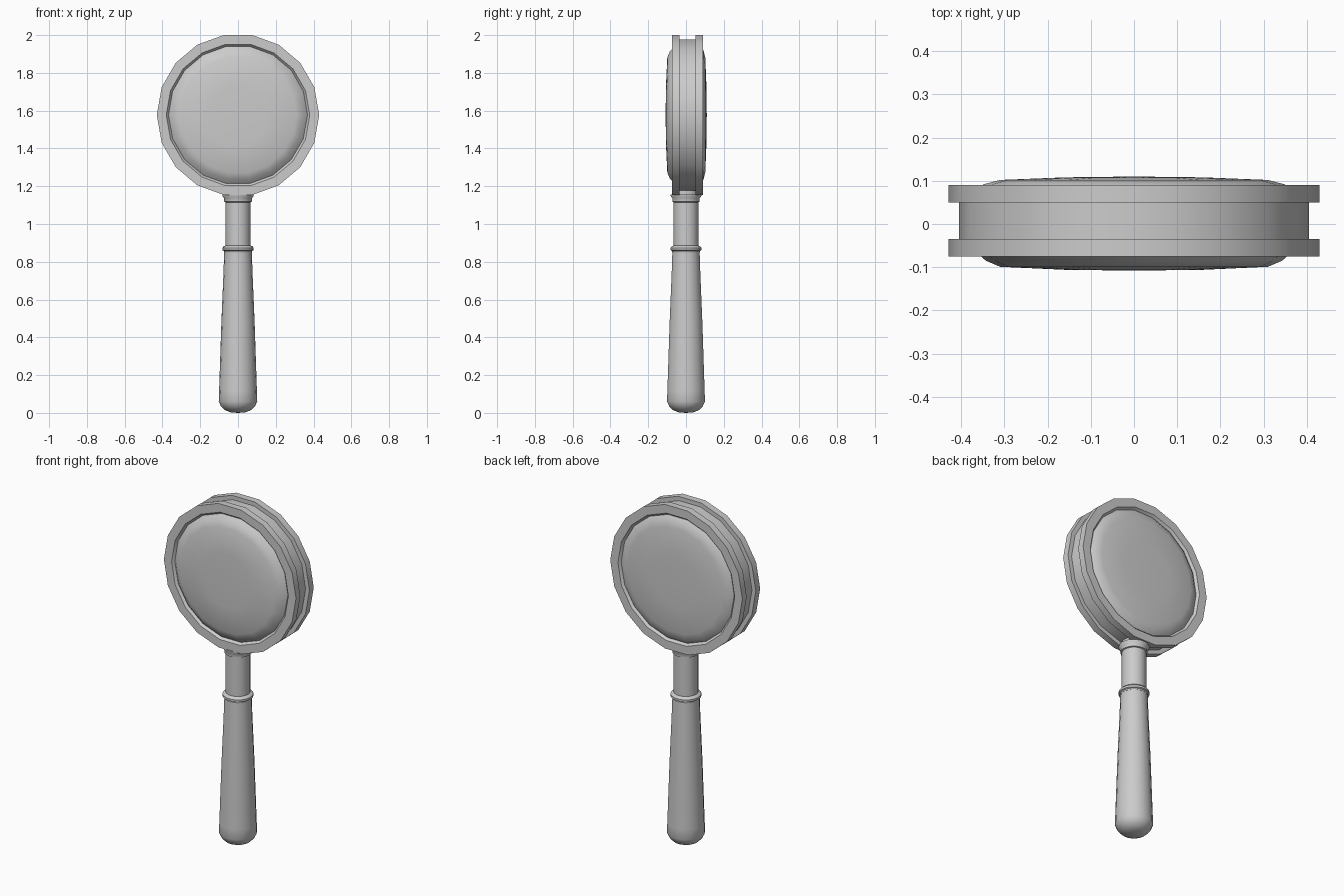
import bpy, bmesh
from math import cos, sin, tau, radians
from mathutils import Matrix

if "Cube" in bpy.data.objects:
    bpy.data.objects.remove(bpy.data.objects["Cube"])

SIDES = 18
HEAD_Z = 1.577


def lathe(name, profile, closed=False, matrix=Matrix.Identity(4)):
    """Revolve (radius, height) points about z; radius 0 makes a pole."""
    bm = bmesh.new()
    rings = []
    for r, h in profile:
        if r == 0:
            rings.append([bm.verts.new((0, 0, h))] * SIDES)
        else:
            rings.append([bm.verts.new((r * cos(tau * i / SIDES), r * sin(tau * i / SIDES), h))
                          for i in range(SIDES)])
    pairs = list(zip(rings, rings[1:]))
    if closed:
        pairs.append((rings[-1], rings[0]))
    for a, b in pairs:
        for i in range(SIDES):
            j = (i + 1) % SIDES
            bm.faces.new(list(dict.fromkeys((a[i], a[j], b[j], b[i]))))
    bmesh.ops.transform(bm, matrix=matrix, verts=bm.verts)
    bmesh.ops.recalc_face_normals(bm, faces=bm.faces)
    mesh = bpy.data.meshes.new(name)
    bm.to_mesh(mesh)
    bm.free()
    obj = bpy.data.objects.new(name, mesh)
    bpy.context.collection.objects.link(obj)
    bpy.ops.object.select_all(action='DESELECT')
    obj.select_set(True)
    bpy.context.view_layer.objects.active = obj
    bpy.ops.object.shade_smooth_by_angle(angle=radians(35))
    return obj


# Profile height runs along +y for the round head
head = Matrix.Translation((0, 0, HEAD_Z)) @ Matrix.Rotation(radians(-90), 4, 'X')

# Grooved rim with two flanges
lathe("rim", [(0.43, -0.075), (0.43, -0.035), (0.405, -0.035), (0.405, 0.05),
              (0.43, 0.05), (0.43, 0.09), (0.38, 0.09), (0.368, 0.075),
              (0.368, -0.06), (0.38, -0.075)], True, head)

# Bulging lens
lathe("lens", [(0, -0.108), (0.16, -0.106), (0.31, -0.099), (0.343, -0.085), (0.368, -0.062),
               (0.368, 0.077), (0.348, 0.092), (0.31, 0.102), (0.16, 0.108), (0, 0.11)],
      False, head)

# Tapered grip with rounded butt
lathe("grip", [(0, 0), (0.04, 0.003), (0.07, 0.015), (0.09, 0.035), (0.102, 0.06),
               (0.1, 0.12), (0.088, 0.48), (0.077, 0.74), (0.073, 0.86), (0, 0.86)])

# Ferrule between grip and neck
lathe("ferrule", [(0, 0.85), (0.074, 0.85), (0.076, 0.858), (0.083, 0.862), (0.083, 0.874),
                  (0.076, 0.882), (0.066, 0.886), (0, 0.886)])

# Neck
lathe("neck", [(0, 0.87), (0.066, 0.87), (0.066, 1.185), (0, 1.185)])

# Upper collar under the rim
lathe("collar", [(0, 1.115), (0.066, 1.115), (0.073, 1.118), (0.073, 1.135),
                 (0.082, 1.148), (0.082, 1.156), (0, 1.156)])
